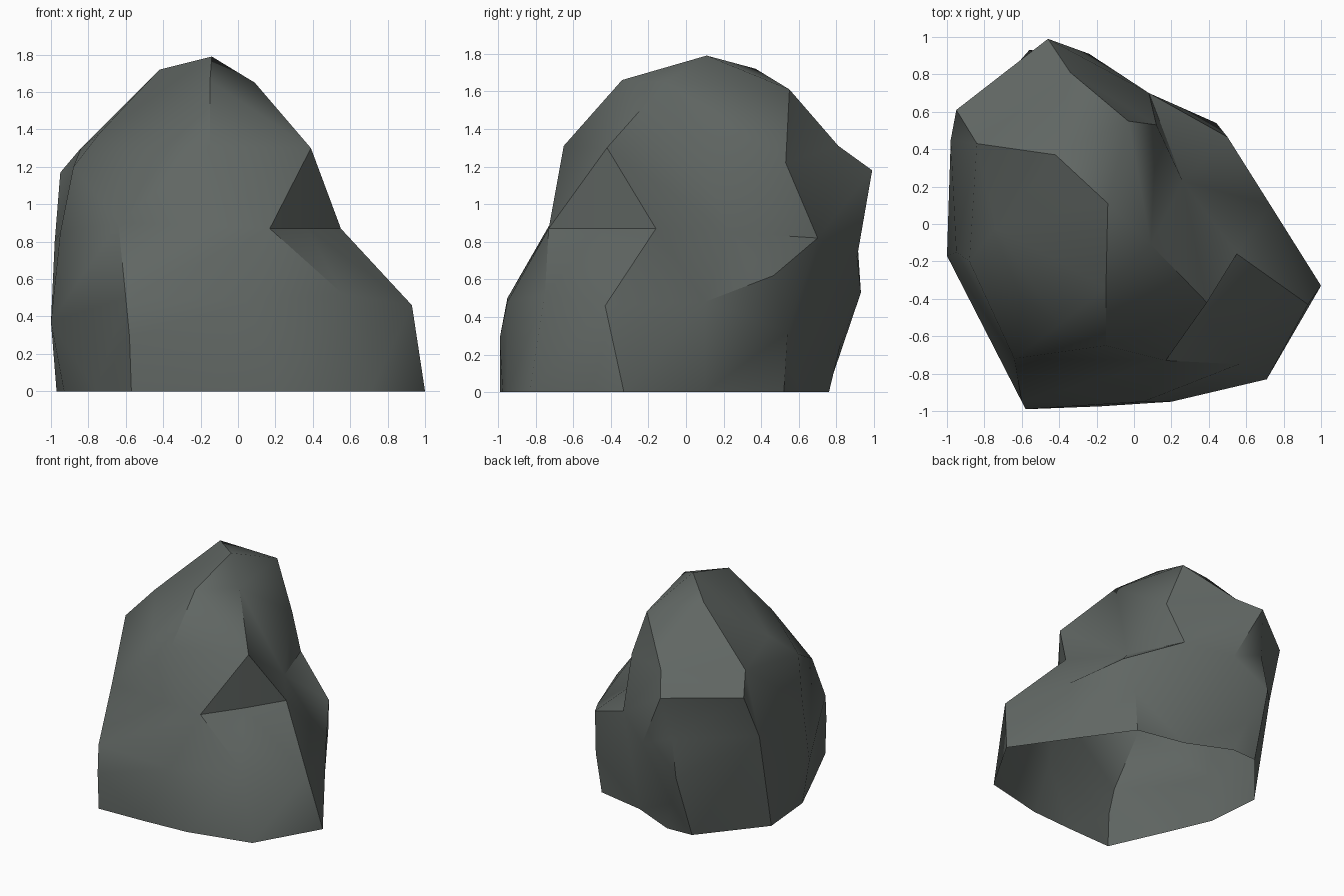
import bpy, bmesh
from mathutils import Vector

if "Cube" in bpy.data.objects:
    bpy.data.objects.remove(bpy.data.objects["Cube"])

# Landmark points of the boulder, grouped by feature
BASE = [(-.57, -.99), (-.18, -.975), (.20, -.95), (.71, -.83), (1, -.33), (.70, .10), (.40, .52),
        (0, .60), (-.36, .76), (-.58, .75), (-.97, .28), (-.93, -.18), (-.76, -.57)]
SUMMIT = [(-.14, .11, 1.79), (-.42, .37, 1.72), (-.15, -.34, 1.66),
          (.09, -.11, 1.65), (-.03, .55, 1.61)]
BACK_FACET = [(-.84, .43, 1.30), (-.95, .61, 1.17), (-.46, .99, 1.18), (-.34, .81, 1.31)]
BACK_EDGE = [(-.51, .91, .83), (-.56, .93, .53), (-.45, .82, .25), (-.24, .91, .72)]
VALLEY = [(.12, .53, 1.22), (.08, .70, .82), (.26, .23, .85), (.55, -.16, .87), (.39, -.42, 1.30)]
SHOULDER = [(.37, -.45, .87), (.93, -.43, .46), (.73, .10, .48), (.50, .465, .62), (.44, .54, .32)]
FRONT = [(-.15, -.65, 1.31), (.17, -.73, .87), (.56, -.75, .52), (.05, -.95, .48)]
CORNER = [(-.58, -.99, .29), (-.60, -.95, .50), (-.64, -.72, .90), (-.40, -.54, 1.31)]
LEFT = [(-.74, -.02, 1.38), (-.88, -.20, 1.20), (-.95, -.15, .85), (-1, -.17, .37), (-.98, .45, .80)]

points = [(x, y, 0) for x, y in BASE] + [(0, 0, 0)]
for group in (SUMMIT, BACK_FACET, BACK_EDGE, VALLEY, SHOULDER, FRONT, CORNER, LEFT):
    points += group

# Wrap a skin over the points: hull of their directions, then pull each one back to its place
centre = Vector((-.08, 0, .68))
bm = bmesh.new()
place = {}
for p in points:
    v = bm.verts.new((Vector(p) - centre).normalized())
    place[v] = Vector(p)
bmesh.ops.convex_hull(bm, input=list(bm.verts))
for v in bm.verts:
    v.co = place[v]
bmesh.ops.recalc_face_normals(bm, faces=list(bm.faces))

# The underside is open
floor = [f for f in bm.faces if all(v.co.z < .01 for v in f.verts)]
bmesh.ops.delete(bm, geom=floor, context='FACES')

mesh = bpy.data.meshes.new("boulder")
bm.to_mesh(mesh)
bm.free()
boulder = bpy.data.objects.new("boulder", mesh)
bpy.context.collection.objects.link(boulder)

# Single stone colour
stone = bpy.data.materials.new("grey green stone")
stone.diffuse_color = (.118, .134, .125, 1)
stone.use_nodes = True
stone.node_tree.nodes["Principled BSDF"].inputs["Base Color"].default_value = stone.diffuse_color
mesh.materials.append(stone)

# Smooth flanks with sharp creases
bpy.context.view_layer.objects.active = boulder
boulder.select_set(True)
bpy.ops.object.shade_smooth_by_angle(angle=.6)
